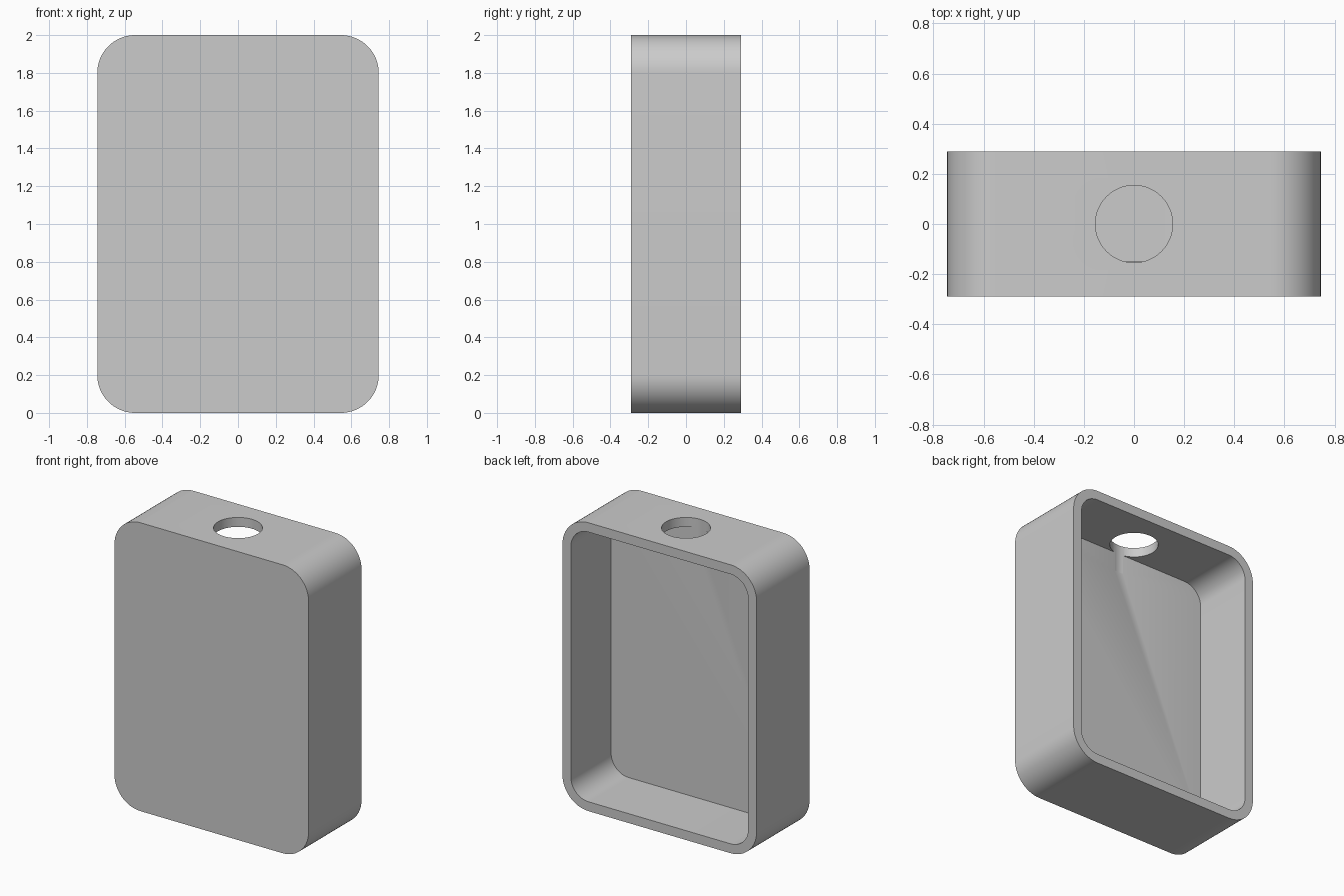
import bpy, math

cube = bpy.data.objects.get("Cube")
if cube:
    bpy.data.objects.remove(cube, do_unlink=True)

WIDTH, DEPTH, HEIGHT = 1.49, 0.58, 2.0
RADIUS, WALL, FRONT_PANEL = 0.2, 0.065, 0.14
HOLE_RADIUS = 0.154

grey = bpy.data.materials.new("light_grey")
grey.use_nodes = True
grey.diffuse_color = (0.6, 0.6, 0.6, 1)
grey.node_tree.nodes["Principled BSDF"].inputs["Base Color"].default_value = (0.6, 0.6, 0.6, 1)


def rounded_block(name, width, height, radius, y0, y1, steps=16):
    """Rounded rectangle in xz, centred at half the height, spanning y0 to y1."""
    outline = []
    for corner, (sx, sz) in enumerate([(1, 1), (-1, 1), (-1, -1), (1, -1)]):
        cx = sx * (width / 2 - radius)
        cz = HEIGHT / 2 + sz * (height / 2 - radius)
        for i in range(steps + 1):
            a = math.pi / 2 * (corner + i / steps)
            outline.append((cx + radius * math.cos(a), cz + radius * math.sin(a)))
    n = len(outline)
    verts = [(x, y, z) for y in (y0, y1) for x, z in outline]
    faces = [list(range(n)), list(reversed(range(n, 2 * n)))]
    faces += [[(i + 1) % n, i, n + i, n + (i + 1) % n] for i in range(n)]
    mesh = bpy.data.meshes.new(name)
    mesh.from_pydata(verts, [], faces)
    mesh.materials.append(grey)
    obj = bpy.data.objects.new(name, mesh)
    bpy.context.collection.objects.link(obj)
    return obj


def cut(target, cutter):
    mod = target.modifiers.new("cut", 'BOOLEAN')
    mod.operation = 'DIFFERENCE'
    mod.solver = 'EXACT'
    mod.object = cutter
    bpy.ops.object.select_all(action='DESELECT')
    target.select_set(True)
    bpy.context.view_layer.objects.active = target
    bpy.ops.object.modifier_apply(modifier=mod.name)
    bpy.data.objects.remove(cutter, do_unlink=True)


# Outer shell
shell = rounded_block("case_shell", WIDTH, HEIGHT, RADIUS, -DEPTH / 2, DEPTH / 2)

# Cavity, open at the back
cavity = rounded_block("cavity_cutter", WIDTH - 2 * WALL, HEIGHT - 2 * WALL,
                       RADIUS - WALL, -DEPTH / 2 + FRONT_PANEL, DEPTH / 2 + 0.1)
cut(shell, cavity)

# Round hole through the top wall
bpy.ops.mesh.primitive_cylinder_add(vertices=64, radius=HOLE_RADIUS, depth=0.4,
                                    location=(0, 0, HEIGHT))
hole = bpy.context.object
hole.name = "hole_cutter"
hole.data.materials.append(grey)
cut(shell, hole)

# Smooth rounded corners with crisp rims
bpy.ops.object.shade_smooth_by_angle(angle=math.radians(30))
